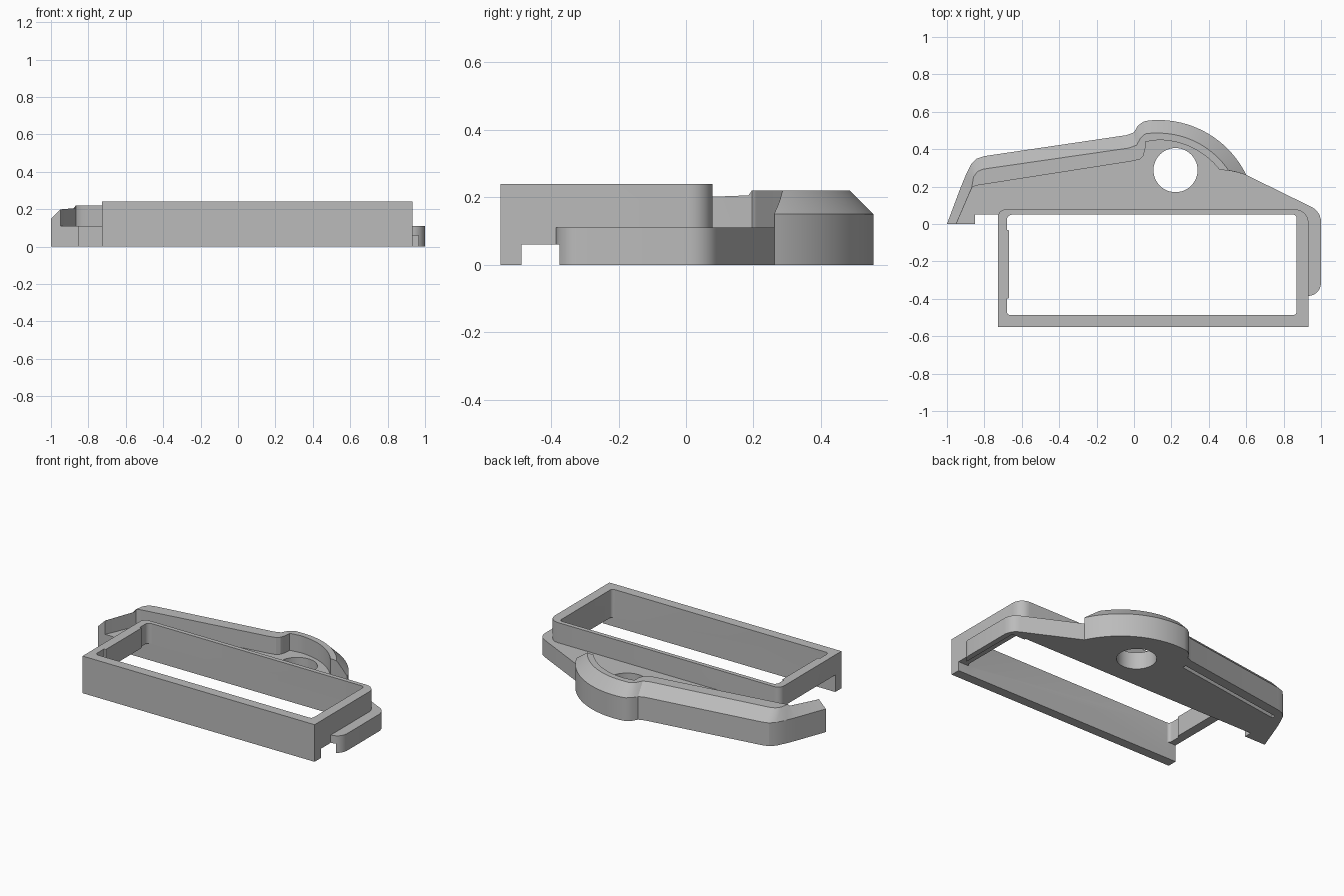
import bpy, bmesh
from math import sin, cos, radians
from mathutils import Vector

cube = bpy.data.objects.get("Cube")
if cube:
    bpy.data.objects.remove(cube, do_unlink=True)

grey = bpy.data.materials.new("plain grey")
grey.use_nodes = True
grey.diffuse_color = (0.5, 0.5, 0.5, 1)
grey.node_tree.nodes["Principled BSDF"].inputs["Base Color"].default_value = (0.5, 0.5, 0.5, 1)

PLATE_TOP, RIM_EDGE, BEVEL, FRAME_TOP = 0.11, 0.15, 0.07, 0.24


def arc(cx, cy, r, start, end, steps=6):
    angles = [radians(start + (end - start) * i / steps) for i in range(steps + 1)]
    return [(cx + r * cos(a), cy + r * sin(a)) for a in angles]


def finish(name, bm):
    bmesh.ops.recalc_face_normals(bm, faces=bm.faces)
    mesh = bpy.data.meshes.new(name)
    bm.to_mesh(mesh)
    bm.free()
    mesh.materials.append(grey)
    obj = bpy.data.objects.new(name, mesh)
    bpy.context.collection.objects.link(obj)
    return obj


def prism(name, outline, z0, z1):
    bm = bmesh.new()
    face = bm.faces.new([bm.verts.new((x, y, z0)) for x, y in outline])
    top = bmesh.ops.extrude_face_region(bm, geom=[face])["geom"]
    moved = [v for v in top if isinstance(v, bmesh.types.BMVert)]
    bmesh.ops.translate(bm, verts=moved, vec=(0, 0, z1 - z0))
    return finish(name, bm)


def block(x0, x1, y0, y1, z0, z1):
    return prism("cutter", [(x0, y0), (x1, y0), (x1, y1), (x0, y1)], z0, z1)


def activate(obj):
    bpy.ops.object.select_all(action="DESELECT")
    obj.select_set(True)
    bpy.context.view_layer.objects.active = obj


def cut(obj, *cutters):
    activate(obj)
    for cutter in cutters:
        cutter.hide_render = True
        mod = obj.modifiers.new("cut", "BOOLEAN")
        mod.operation, mod.solver, mod.object = "DIFFERENCE", "EXACT", cutter
        bpy.ops.object.modifier_apply(modifier=mod.name)
        bpy.data.objects.remove(cutter, do_unlink=True)


# Paired outer and inner edges of the raised rim, ending in the round bulge
outer = [(-1, 0), (-0.925, 0.2), (-0.9, 0.26), (-0.87, 0.32), (-0.84, 0.35), (-0.8, 0.363),
         (-0.04, 0.475), (0, 0.49), (0.02, 0.525), (0.05, 0.547), (0.08, 0.554)]
inner = [(-0.95, 0), (-0.87, 0.185), (-0.865, 0.195), (-0.85, 0.203), (-0.835, 0.207), (-0.815, 0.21),
         (-0.015, 0.335), (0.03, 0.345), (0.05, 0.365), (0.06, 0.4), (0.062, 0.44)]
for angle in range(90, 25, -2):
    flare = max(0, (38 - angle) / 12)
    outer += arc(0.13, 0.033, 0.523, angle, angle, 1)[:1]
    inner += arc(0.13, 0.033, 0.416 + 0.105 * flare, angle, angle, 1)[:1]

# Bevelled rim
bm = bmesh.new()
rings = []
for o, i in zip(outer, inner):
    o, i = Vector(o), Vector(i)
    width = (i - o).length
    run = min(BEVEL, width * 0.98)
    ridge = o.lerp(i, run / width)
    section = [(o, PLATE_TOP), (o, RIM_EDGE), (ridge, RIM_EDGE + run),
               (i, RIM_EDGE + run), (i, PLATE_TOP)]
    rings.append([bm.verts.new((p.x, p.y, z)) for p, z in section])
for a, b in zip(rings, rings[1:]):
    for k in range(5):
        n = (k + 1) % 5
        bm.faces.new((a[k], a[n], b[n], b[k]))
bm.faces.new(rings[0])
bm.faces.new(rings[-1])
rim = finish("raised_rim", bm)

# Base plate with its side arm
outline = (outer + arc(0.91, 0.01, 0.09, 64, 0) + arc(0.93, -0.315, 0.07, 0, -90)
           + [(0.87, -0.385), (0.87, 0.05), (-0.85, 0.05), (-0.85, 0)])
plate = prism("base_plate", outline, 0, PLATE_TOP)
hole = prism("hole_cutter", arc(0.222, 0.288, 0.118, 0, 352.5, 47), -0.1, 0.3)
arm_recess = block(0.8, 0.965, -0.5, 0.04, -0.1, 0.06)
groove = prism("groove_cutter", [(-0.83, 0.27), (-0.05, 0.385), (-0.05, 0.41), (-0.83, 0.295)], -0.1, 0.04)
cut(plate, hole, arm_recess, groove)

# Rectangular frame
frame_outline = ([(-0.727, -0.55), (0.933, -0.55)] + arc(0.863, 0.008, 0.07, 0, 90)
                 + arc(-0.687, 0.038, 0.04, 90, 180))
opening = (arc(-0.66, -0.467, 0.02, 180, 270) + arc(0.85, -0.467, 0.02, 270, 360)
           + arc(0.85, 0.03, 0.02, 0, 90) + arc(-0.65, 0.02, 0.03, 90, 180)
           + [(-0.68, -0.03), (-0.667, -0.035), (-0.667, -0.395), (-0.68, -0.4)])
frame = prism("frame", frame_outline, 0, FRAME_TOP)
cut(frame, prism("opening_cutter", opening, -0.1, 0.4),
    block(-0.8, 0, -0.487, 0.2, -0.1, PLATE_TOP),
    block(-0.1, 1.1, -0.385, 0.2, -0.1, PLATE_TOP),
    block(0.8, 1.1, -0.487, -0.3, -0.1, 0.06))

for part in (rim, plate, frame):
    activate(part)
    bpy.ops.object.shade_smooth_by_angle(angle=radians(25))
